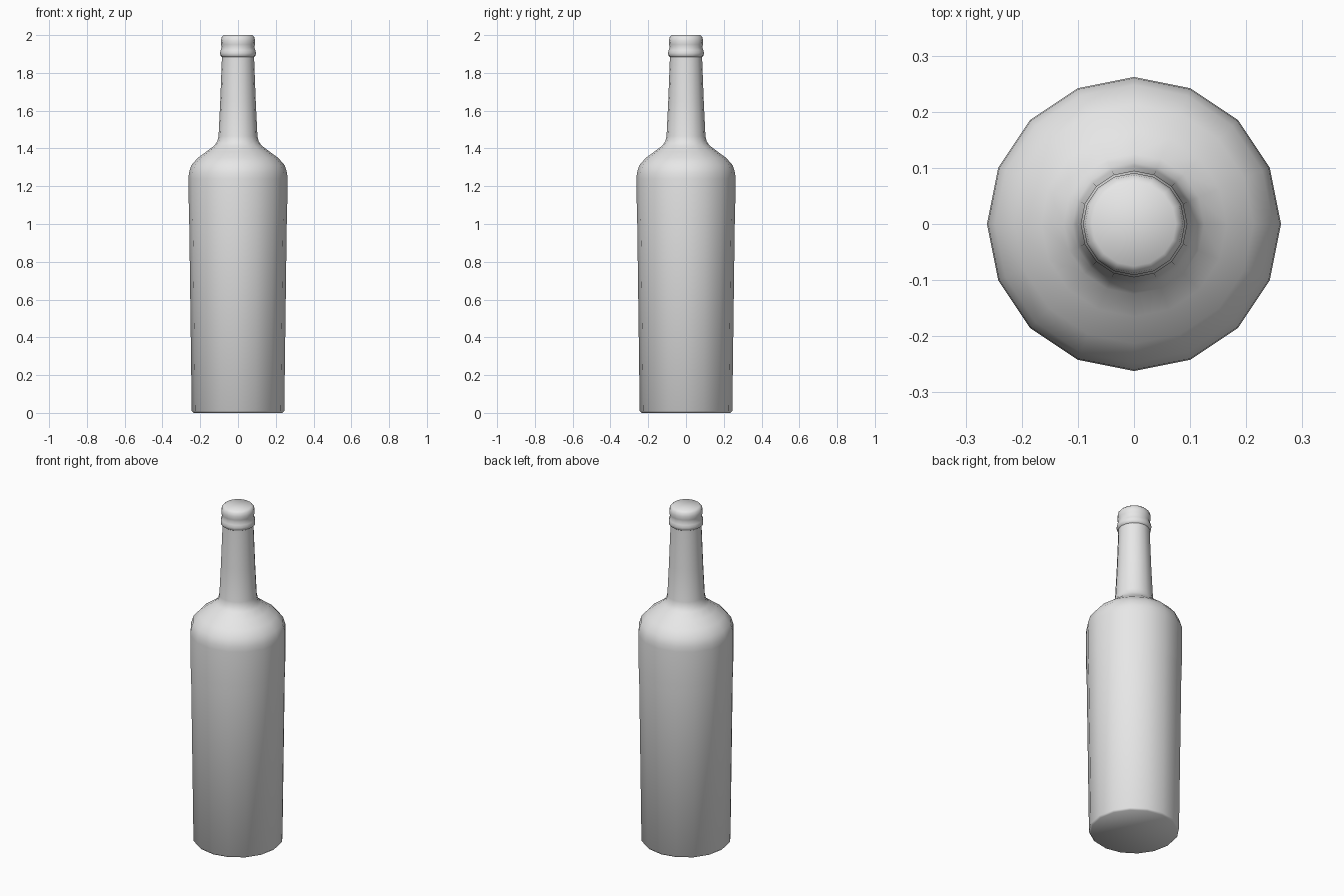
import bpy, bmesh, math
from mathutils import Vector

cube = bpy.data.objects.get("Cube")
if cube:
    bpy.data.objects.remove(cube, do_unlink=True)

SIDES = 16

grey = bpy.data.materials.new("plain grey")
grey.use_nodes = True
grey.diffuse_color = (0.8, 0.8, 0.8, 1)
grey.node_tree.nodes["Principled BSDF"].inputs["Base Color"].default_value = (0.8, 0.8, 0.8, 1)


def lathe(name, profile):
    """Turn a (radius, height) profile around the z axis."""
    bm = bmesh.new()
    verts = [bm.verts.new((r, 0, z)) for r, z in profile]
    edges = [bm.edges.new(pair) for pair in zip(verts, verts[1:])]
    bmesh.ops.spin(bm, geom=verts + edges, cent=Vector(), axis=(0, 0, 1),
                   angle=math.tau, steps=SIDES, use_duplicate=False)
    bmesh.ops.remove_doubles(bm, verts=bm.verts, dist=0.0005)
    # Close the base and the mouth
    bmesh.ops.holes_fill(bm, edges=[e for e in bm.edges if e.is_boundary], sides=0)
    bmesh.ops.recalc_face_normals(bm, faces=bm.faces)
    mesh = bpy.data.meshes.new(name)
    bm.to_mesh(mesh)
    bm.free()
    mesh.materials.append(grey)
    obj = bpy.data.objects.new(name, mesh)
    bpy.context.collection.objects.link(obj)
    bpy.ops.object.select_all(action='DESELECT')
    obj.select_set(True)
    bpy.context.view_layer.objects.active = obj
    bpy.ops.object.shade_smooth_by_angle(angle=math.radians(50))
    return obj


# Tapered body with a faint seam, then the rounded shoulder
body = [(0.236, 0), (0.245, 0.01), (0.258, 1.0), (0.26, 1.03), (0.262, 1.24),
        (0.26, 1.27), (0.248, 1.31), (0.213, 1.35), (0.165, 1.385), (0.125, 1.415)]
# Slim neck
neck = [(0.109, 1.438), (0.103, 1.465), (0.094, 1.65), (0.086, 1.86)]
# Collar ring, groove and lip
mouth = [(0.086, 1.885), (0.093, 1.89), (0.095, 1.905), (0.092, 1.92), (0.086, 1.935),
         (0.09, 1.95), (0.091, 1.97), (0.087, 1.988), (0.075, 2.0)]

lathe("bottle", body + neck + mouth)
